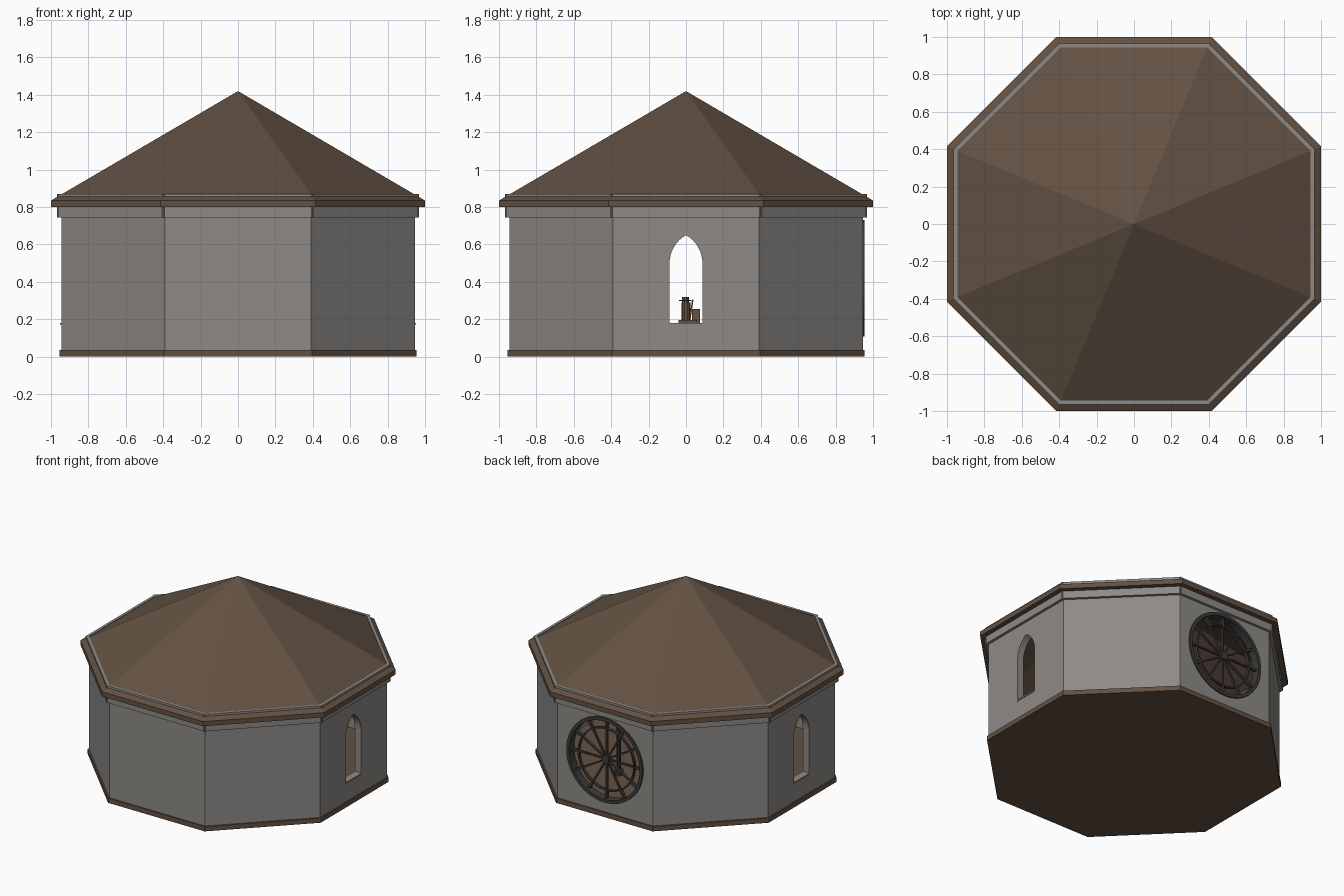
import bpy, bmesh, math
from mathutils import Matrix, Vector

if "Cube" in bpy.data.objects:
    bpy.data.objects.remove(bpy.data.objects["Cube"])

def material(name, rgb):
    m = bpy.data.materials.new(name)
    m.diffuse_color = (*rgb, 1)
    m.use_nodes = True
    m.node_tree.nodes["Principled BSDF"].inputs["Base Color"].default_value = m.diffuse_color
    return m

STONE = material("grey stone", (0.27, 0.255, 0.24))
WOOD = material("brown wood", (0.125, 0.083, 0.056))
IRON = material("dark iron", (0.045, 0.043, 0.04))

def finish(name, bm, mat):
    bmesh.ops.remove_doubles(bm, verts=bm.verts, dist=1e-5)
    bmesh.ops.recalc_face_normals(bm, faces=bm.faces)
    me = bpy.data.meshes.new(name)
    bm.to_mesh(me)
    bm.free()
    me.materials.append(mat)
    ob = bpy.data.objects.new(name, me)
    bpy.context.collection.objects.link(ob)
    return ob

def lathe(name, profile, mat, sides=8, matrix=Matrix(), closed=True):
    """Revolve (apothem, z) points into a flat sided solid."""
    bm = bmesh.new()
    k = 1 / math.cos(math.pi / sides)
    rows = []
    for i in range(sides):
        a = (i + 0.5) * 2 * math.pi / sides
        rows.append([bm.verts.new(matrix @ Vector((r * k * math.cos(a), r * k * math.sin(a), z)))
                     for r, z in profile])
    n = len(profile)
    for i in range(sides):
        p, q = rows[i], rows[(i + 1) % sides]
        for j in range(n if closed else n - 1):
            j2 = (j + 1) % n
            if profile[j][0] < 1e-6 and profile[j2][0] < 1e-6:
                continue
            if profile[j][0] < 1e-6:
                bm.faces.new((p[j], q[j2], p[j2]))
            elif profile[j2][0] < 1e-6:
                bm.faces.new((p[j], q[j], p[j2]))
            else:
                bm.faces.new((p[j], q[j], q[j2], p[j2]))
    return finish(name, bm, mat)

def boxes(name, items, mat):
    """Each item is (size, matrix)."""
    bm = bmesh.new()
    for size, m in items:
        bmesh.ops.create_cube(bm, size=1, matrix=m @ Matrix.Diagonal((*size, 1)))
    me = bpy.data.meshes.new(name)
    bm.to_mesh(me)
    bm.free()
    me.materials.append(mat)
    ob = bpy.data.objects.new(name, me)
    bpy.context.collection.objects.link(ob)
    return ob

T = Matrix.Translation
def rot(a, axis):
    return Matrix.Rotation(a, 4, axis)

# walls
walls = lathe("walls", [(0.945, 0.02), (0.945, 0.86), (0.895, 0.86), (0.895, 0.02)], STONE)

# pointed arch cutter running through both side walls
def arch_outline():
    w, base, spring, top = 0.088, 0.18, 0.50, 0.65
    h = top - spring
    r = (w * w + h * h) / (2 * w)
    end = math.asin(h / r)
    right = [(w - r + r * math.cos(end * i / 8), spring + r * math.sin(end * i / 8)) for i in range(9)]
    left = [(-y, z) for y, z in reversed(right[:-1])]
    return [(w, base)] + right + left + [(-w, base)]

bm = bmesh.new()
pts = arch_outline()
a = [bm.verts.new((-1.2, y, z)) for y, z in pts]
b = [bm.verts.new((1.2, y, z)) for y, z in pts]
bm.faces.new(a)
bm.faces.new(b[::-1])
for i in range(len(pts)):
    j = (i + 1) % len(pts)
    bm.faces.new((a[i], a[j], b[j], b[i]))
arch_cutter = finish("arch_cutter", bm, STONE)

# round window, modelled flat then turned onto the back wall
ROSE_Z = 0.42
rose = T((0, 0.925, ROSE_Z)) @ rot(-math.pi / 2, 'X')
round_cutter = lathe("round_cutter", [(0, -0.2), (0.30, -0.2), (0.30, 0.2), (0, 0.2)], STONE, 40, rose)

for cutter in (arch_cutter, round_cutter):
    mod = walls.modifiers.new("opening", 'BOOLEAN')
    mod.object = cutter
    mod.operation = 'DIFFERENCE'
    mod.solver = 'EXACT'
dg = bpy.context.evaluated_depsgraph_get()
walls.data = bpy.data.meshes.new_from_object(walls.evaluated_get(dg))
walls.modifiers.clear()
for cutter in (arch_cutter, round_cutter):
    bpy.data.objects.remove(cutter)

# floor plinth and roof
lathe("plinth_floor", [(0, 0), (0.955, 0), (0.955, 0.035), (0, 0.035)], WOOD)
lathe("roof", [(0.89, 0.80), (1.0, 0.80), (1.0, 0.835), (0, 1.42), (0, 1.375), (0.89, 0.855)], WOOD)

# cornice planks, overlapping at the corners
boxes("cornice", [((0.81, 0.02, 0.126), rot(i * math.pi / 4, 'Z') @ T((0, 0.955, 0.808)))
                  for i in range(8)], STONE)

# thin sills under the arched windows
boxes("window_sills", [((0.055, 0.18, 0.01), T((s * 0.923, 0, 0.176))) for s in (-1, 1)], STONE)

# round window ironwork
def iron_ring(name, r0, r1, z0, z1):
    lathe(name, [(r0, z0), (r1, z0), (r1, z1), (r0, z1)], IRON, 40, rose)
iron_ring("window_rim", 0.288, 0.312, -0.03, 0.03)
iron_ring("window_inner_ring", 0.222, 0.232, -0.01, 0.012)
lathe("window_hub", [(0, -0.015), (0.03, -0.015), (0.03, 0.022), (0, 0.022)], IRON, 16, rose)
spokes = []
for i in range(12):
    turn = rose @ rot(i * math.pi / 6, 'Z')
    spokes.append(((0.27, 0.011, 0.016), turn @ T((0.16, 0, 0))))
    spokes.append(((0.06, 0.017, 0.022), turn @ T((0.262, 0, 0))))
boxes("window_spokes", spokes, IRON)

# furnishings on the floor: a stand, a crate and a tall post
def cyl(name, x, y, z0, z1, r, mat):
    lathe(name, [(0, z0), (r, z0), (r, z1), (0, z1)], mat, 10, T((x, y, 0)))
cyl("stand_column", 0.2, 0, 0.035, 0.29, 0.022, WOOD)
cyl("stand_cap", 0.2, -0.003, 0.29, 0.32, 0.017, WOOD)
cyl("stand_brim", 0.2, -0.003, 0.297, 0.303, 0.032, WOOD)
boxes("stand_base", [((0.08, 0.1, 0.16), T((0.2, 0.01, 0.115))),
                     ((0.05, 0.042, 0.22), T((0.2, 0.053, 0.145))),
                     ((0.012, 0.008, 0.11), T((0.2, 0.028, 0.25)) @ rot(-0.15, 'X'))], WOOD)
cyl("tall_post", 0.27, 0.40, 0.035, 0.45, 0.014, IRON)
cyl("post_foot", 0.27, 0.40, 0.035, 0.07, 0.03, IRON)
